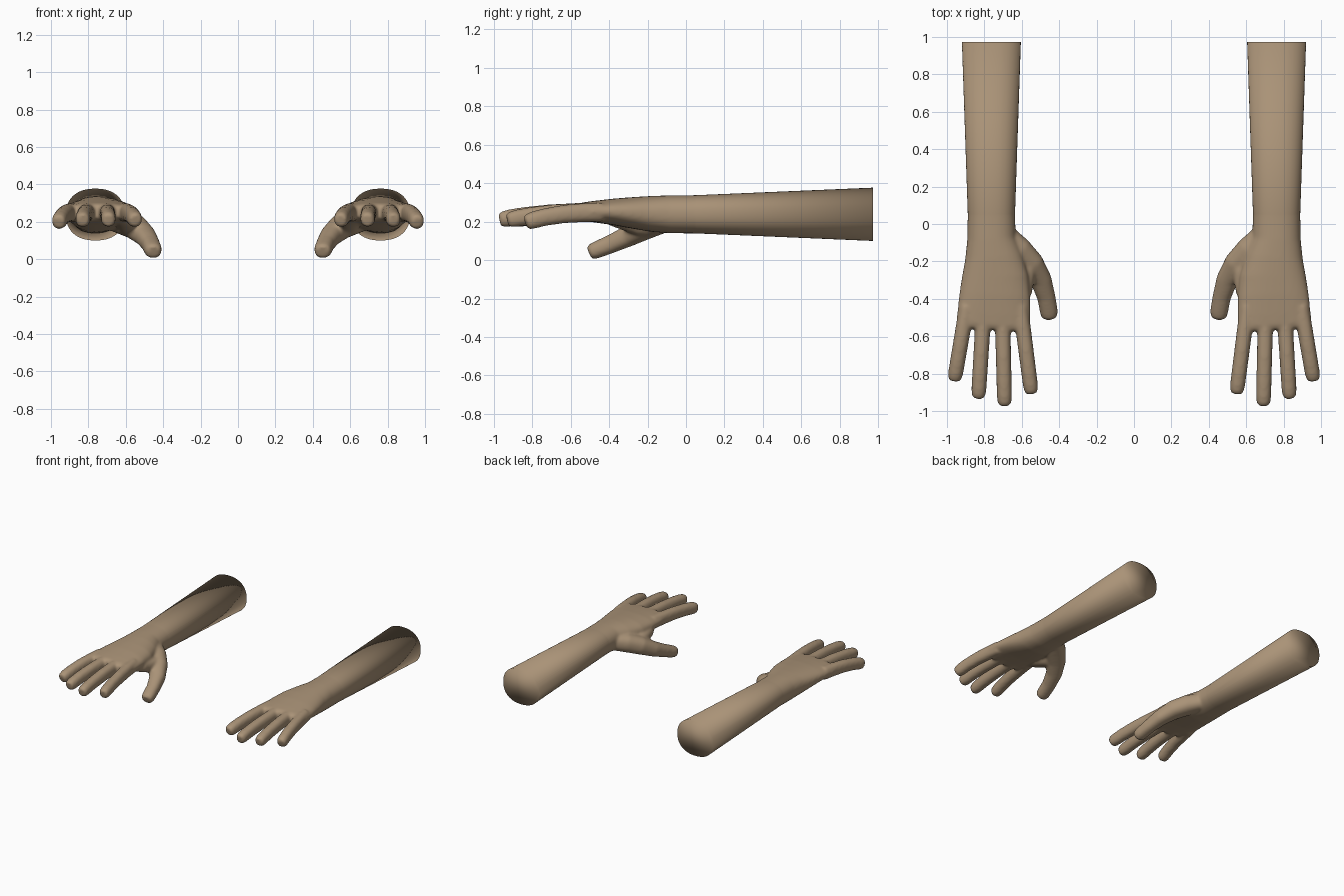
import bpy, bmesh, math
from mathutils import Vector

if "Cube" in bpy.data.objects:
    bpy.data.objects.remove(bpy.data.objects["Cube"])

skin = bpy.data.materials.new("tan_skin")
skin.diffuse_color = (0.40, 0.29, 0.185, 1)
skin.use_nodes = True
skin.node_tree.nodes["Principled BSDF"].inputs["Base Color"].default_value = skin.diffuse_color


def loft(bm, sections, n=24, p=2.3):
    """Closed tube through sections (x, y, z, half width, half height)."""
    pts = [Vector(s[:3]) for s in sections]
    rings = []
    for i, (x, y, z, rw, rh) in enumerate(sections):
        t = (pts[min(i + 1, len(pts) - 1)] - pts[max(i - 1, 0)]).normalized()
        side = t.cross(Vector((0, 0, 1))).normalized()
        up = side.cross(t)
        ring = []
        for k in range(n):
            a = 2 * math.pi * k / n
            c, s = math.cos(a), math.sin(a)
            c = math.copysign(abs(c) ** (2 / p), c) * rw
            s = math.copysign(abs(s) ** (2 / p), s) * rh
            ring.append(bm.verts.new(pts[i] + side * c + up * s))
        rings.append(ring)
    faces = []
    for r0, r1 in zip(rings, rings[1:]):
        for k in range(n):
            j = (k + 1) % n
            faces.append(bm.faces.new((r0[k], r0[j], r1[j], r1[k])))
    faces.append(bm.faces.new(rings[0][::-1]))
    faces.append(bm.faces.new(rings[-1]))
    bmesh.ops.recalc_face_normals(bm, faces=faces)


def span(y, x0, x1, z0, z1):
    return ((x0 + x1) / 2, y, (z0 + z1) / 2, (x1 - x0) / 2, (z1 - z0) / 2)


def finger(bm, base_x, tip_x, tip_y, drop, tip_drop):
    """Finger that arches forward and droops at the tip, with a blunt end."""
    base_y, sections = -0.44, []
    for t in (0, 0.25, 0.5, 0.75, 0.9, 0.97, 1):
        end = {0.97: 0.92, 1: 0.7}.get(t, 1)
        z = 0.25 - drop * t - tip_drop * t ** 3
        sections.append((base_x + (tip_x - base_x) * t, base_y + (tip_y - base_y) * t, z,
                         (0.042 - 0.002 * t) * end, (0.051 - 0.007 * t) * end))
    loft(bm, sections)


bm = bmesh.new()
# wrist and palm
loft(bm, [span(*s) for s in (
    (0.30, 0.628, 0.897, 0.130, 0.350), (0.05, 0.636, 0.889, 0.139, 0.338),
    (-0.08, 0.632, 0.892, 0.140, 0.337), (-0.18, 0.595, 0.904, 0.148, 0.334),
    (-0.28, 0.565, 0.920, 0.165, 0.328), (-0.38, 0.555, 0.934, 0.183, 0.320),
    (-0.48, 0.553, 0.945, 0.197, 0.308), (-0.54, 0.557, 0.950, 0.205, 0.300),
    (-0.565, 0.575, 0.935, 0.22, 0.288))], 40)
# fingers: index, middle, ring, little
finger(bm, 0.608, 0.548, -0.905, 0.005, 0.038)
finger(bm, 0.704, 0.692, -0.97, 0.005, 0.036)
finger(bm, 0.802, 0.832, -0.93, 0.005, 0.038)
finger(bm, 0.893, 0.960, -0.835, 0.01, 0.045)
# thumb
loft(bm, [(0.70, -0.05, 0.225, 0.06, 0.06), (0.62, -0.14, 0.205, 0.075, 0.07),
          (0.55, -0.215, 0.172, 0.07, 0.066), (0.497, -0.30, 0.125, 0.058, 0.055),
          (0.469, -0.39, 0.084, 0.049, 0.048), (0.455, -0.468, 0.052, 0.048, 0.044),
          (0.452, -0.494, 0.042, 0.043, 0.040), (0.451, -0.504, 0.038, 0.03, 0.028)])
# web between thumb and palm
loft(bm, [(0.63, -0.10, 0.20, 0.05, 0.05), (0.58, -0.24, 0.185, 0.06, 0.06),
          (0.60, -0.36, 0.215, 0.055, 0.045), (0.63, -0.45, 0.235, 0.04, 0.03)])
mesh = bpy.data.meshes.new("hand_parts")
bm.to_mesh(mesh)
bm.free()

# fuse the hand parts into one soft surface
parts = bpy.data.objects.new("hand_parts", mesh)
bpy.context.collection.objects.link(parts)
remesh = parts.modifiers.new("fuse", 'REMESH')
remesh.mode = 'VOXEL'
remesh.voxel_size = 0.009
soften = parts.modifiers.new("soften", 'SMOOTH')
soften.factor = 0.5
soften.iterations = 10
fused = bpy.data.meshes.new_from_object(
    parts.evaluated_get(bpy.context.evaluated_depsgraph_get()))
bpy.data.objects.remove(parts)

# forearm: cut the wrist open and stretch its rim back to the flat end
bm = bmesh.new()
bm.from_mesh(fused)
geom = bm.verts[:] + bm.edges[:] + bm.faces[:]
bmesh.ops.bisect_plane(bm, geom=geom, dist=1e-5, plane_co=(0, 0.05, 0),
                       plane_no=(0, 1, 0), clear_outer=True)
rim = [e for e in bm.edges if e.is_boundary]
new = bmesh.ops.extrude_edge_only(bm, edges=rim)["geom"]
end_verts = [g for g in new if isinstance(g, bmesh.types.BMVert)]
xs = [v.co.x for v in end_verts]
zs = [v.co.z for v in end_verts]
for v in end_verts:
    u = (v.co.x - min(xs)) / (max(xs) - min(xs))
    w = (v.co.z - min(zs)) / (max(zs) - min(zs))
    v.co = (0.605 + 0.315 * u, 0.972, 0.10 + 0.277 * w)
bmesh.ops.contextual_create(bm, geom=[e for e in bm.edges if e.is_boundary])
bmesh.ops.recalc_face_normals(bm, faces=bm.faces[:])

# both arms, mirrored across the middle
for name, sign in (("left_arm", 1), ("right_arm", -1)):
    if sign < 0:
        for v in bm.verts:
            v.co.x *= -1
        bmesh.ops.reverse_faces(bm, faces=bm.faces[:])
    for f in bm.faces:
        f.smooth = True
        f.material_index = 0
    arm_mesh = bpy.data.meshes.new(name)
    bm.to_mesh(arm_mesh)
    arm_mesh.materials.append(skin)
    bpy.context.collection.objects.link(bpy.data.objects.new(name, arm_mesh))
bm.free()
